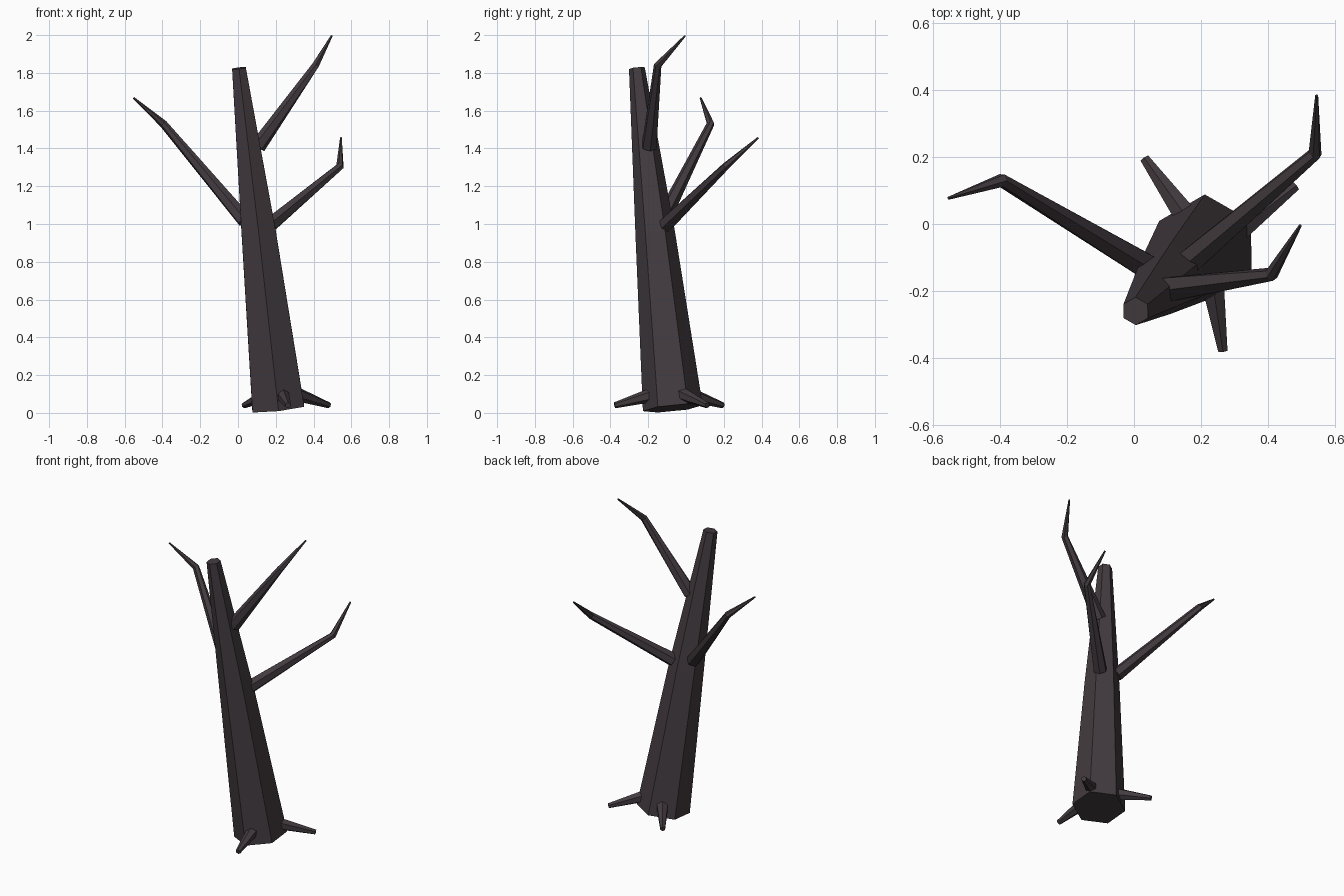
import bpy
import bmesh
from math import cos, sin, tau
from mathutils import Vector

cube = bpy.data.objects.get("Cube")
if cube:
    bpy.data.objects.remove(cube, do_unlink=True)

SIDES = 6

bark = bpy.data.materials.new("dark_bark")
bark.use_nodes = True
colour = (0.055, 0.043, 0.050, 1)
bark.diffuse_color = colour
bsdf = bark.node_tree.nodes["Principled BSDF"]
bsdf.inputs["Base Color"].default_value = colour
bsdf.inputs["Roughness"].default_value = 0.9


def limb(name, path, radii, guide):
    """Six-sided tapering tube along a path; guide sets where a corner points."""
    points = [Vector(p) for p in path]
    bm = bmesh.new()
    rings = []
    for i, (p, r) in enumerate(zip(points, radii)):
        before = points[max(i - 1, 0)]
        after = points[min(i + 1, len(points) - 1)]
        axis = (p - before).normalized() + (after - p).normalized()
        axis.normalize()
        across = Vector(guide).cross(axis).normalized()
        corner = axis.cross(across)
        rings.append([bm.verts.new(p + r * (cos(tau * k / SIDES) * corner
                                            + sin(tau * k / SIDES) * across))
                      for k in range(SIDES)])
    for low, high in zip(rings, rings[1:]):
        for k in range(SIDES):
            n = (k + 1) % SIDES
            bm.faces.new((low[k], low[n], high[n], high[k]))
    bm.faces.new(rings[0])
    bm.faces.new(rings[-1])
    bmesh.ops.recalc_face_normals(bm, faces=bm.faces)
    mesh = bpy.data.meshes.new(name)
    bm.to_mesh(mesh)
    bm.free()
    mesh.materials.append(bark)
    obj = bpy.data.objects.new(name, mesh)
    bpy.context.collection.objects.link(obj)


# Leaning trunk
limb("trunk", [(0.213, -0.07, 0.025), (0.11, -0.163, 0.95), (0.005, -0.26, 1.825)],
     (0.159, 0.105, 0.042), (0, 1, 0))

# Bent branches: base, elbow, tip
branches = {
    "right_branch": [(0.035, -0.125, 1.02), (-0.395, 0.13, 1.53), (-0.553, 0.077, 1.668)],
    "left_branch": [(0.17, -0.108, 0.995), (0.54, 0.21, 1.305), (0.545, 0.383, 1.457)],
    "upper_branch": [(0.105, -0.195, 1.41), (0.41, -0.15, 1.84), (0.496, -0.005, 1.996)],
}
for name, path in branches.items():
    limb(name, path, (0.042, 0.021, 0.005), (0, 0, 1))

# Short blunt roots: base, tip
roots = {
    "front_root": [(0.235, -0.18, 0.095), (0.265, -0.378, 0.04)],
    "right_root": [(0.15, 0.03, 0.095), (0.032, 0.195, 0.04)],
    "left_root": [(0.31, -0.02, 0.10), (0.482, 0.113, 0.04)],
}
for name, path in roots.items():
    limb(name, path, (0.038, 0.016), (0, 0, 1))
